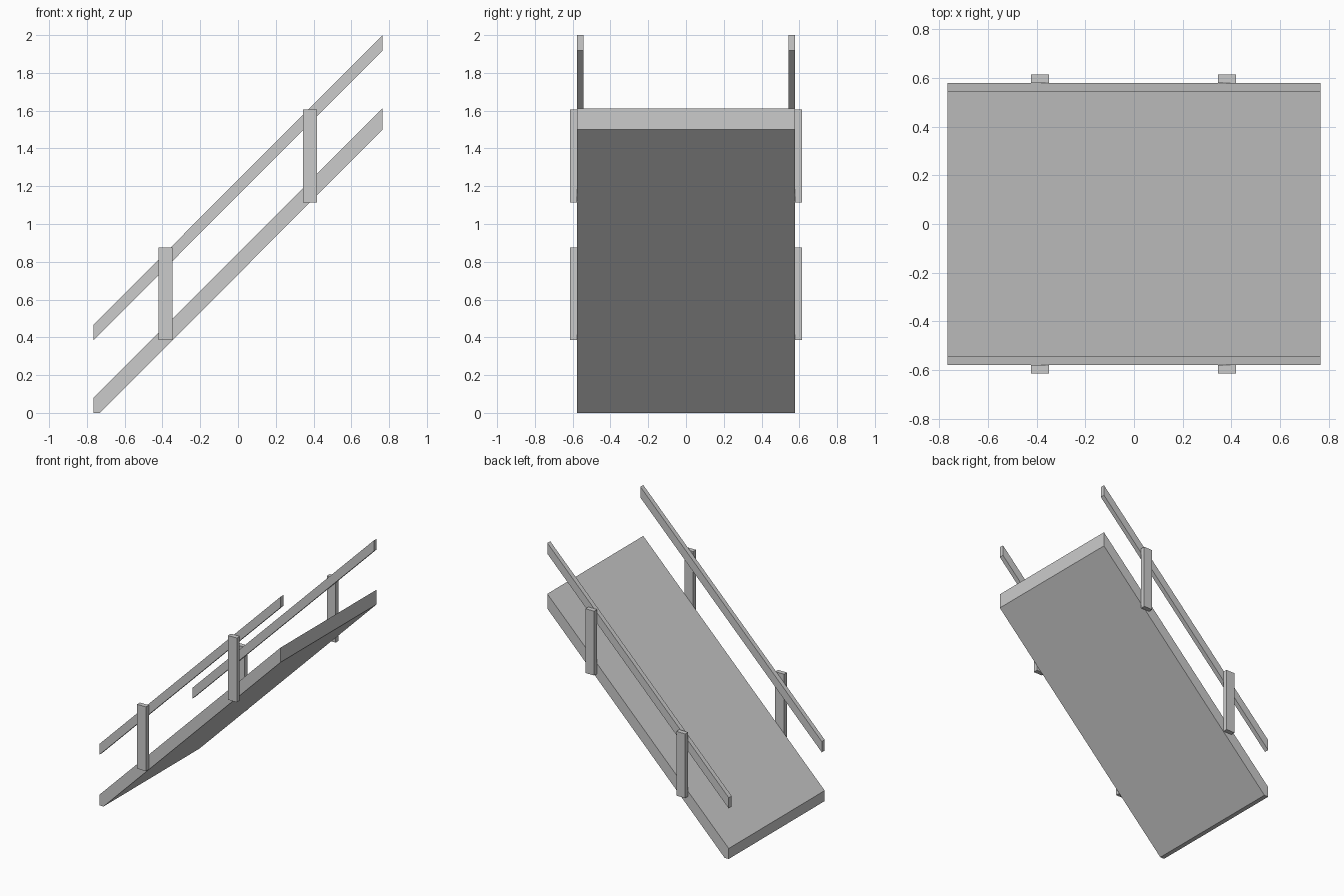
import bpy, bmesh

if "Cube" in bpy.data.objects:
    bpy.data.objects.remove(bpy.data.objects["Cube"])


def extrude_profile(name, profile, y0, y1):
    """Solid made from an (x, z) outline extruded from y0 to y1."""
    bm = bmesh.new()
    face = bm.faces.new([bm.verts.new((x, y0, z)) for x, z in profile])
    ext = bmesh.ops.extrude_face_region(bm, geom=[face])
    verts = [v for v in ext["geom"] if isinstance(v, bmesh.types.BMVert)]
    bmesh.ops.translate(bm, verts=verts, vec=(0, y1 - y0, 0))
    bmesh.ops.recalc_face_normals(bm, faces=bm.faces)
    mesh = bpy.data.meshes.new(name)
    bm.to_mesh(mesh)
    bm.free()
    obj = bpy.data.objects.new(name, mesh)
    bpy.context.collection.objects.link(obj)
    return obj


HALF_X, HALF_Y = 0.765, 0.578

# sloping deck with a flat foot at the low end
extrude_profile("ramp_deck", [(-HALF_X, 0), (-0.73, 0), (HALF_X, 1.50),
                              (HALF_X, 1.612), (-HALF_X, 0.08)], -HALF_Y, HALF_Y)

for side, s in (("front", -1), ("back", 1)):
    # handrail, flush with the deck edge
    extrude_profile(f"{side}_handrail",
                    [(-HALF_X, 0.385), (HALF_X, 1.918), (HALF_X, 2.0), (-HALF_X, 0.467)],
                    s * 0.543, s * HALF_Y)
    # upright posts on the outside of deck and rail
    for end, x, z in (("lower", -0.385, 0.385), ("upper", 0.382, 1.115)):
        extrude_profile(f"{side}_{end}_post",
                        [(x - 0.037, z), (x + 0.037, z),
                         (x + 0.037, z + 0.49), (x - 0.037, z + 0.49)],
                        s * HALF_Y, s * 0.613)
